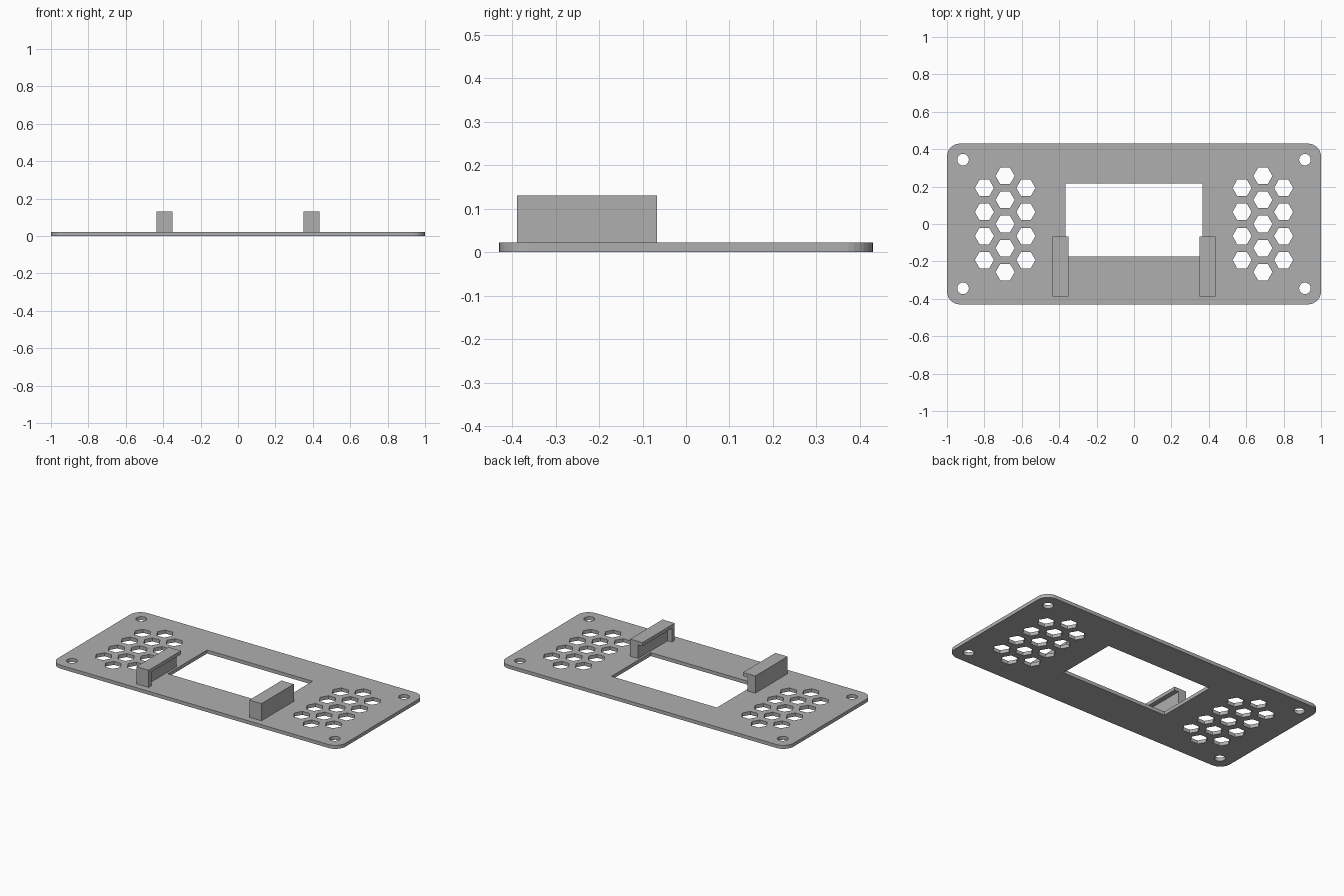
import bpy, bmesh
from math import cos, sin, pi

cube = bpy.data.objects.get("Cube")
if cube:
    bpy.data.objects.remove(cube)

grey = bpy.data.materials.new("matte grey")
grey.use_nodes = True
grey.diffuse_color = (0.43, 0.43, 0.43, 1)
grey.node_tree.nodes["Principled BSDF"].inputs["Base Color"].default_value = (0.43, 0.43, 0.43, 1)

THICK = 0.022


def add_mesh(name, bm):
    bmesh.ops.recalc_face_normals(bm, faces=bm.faces)
    mesh = bpy.data.meshes.new(name)
    bm.to_mesh(mesh)
    bm.free()
    mesh.materials.clear()
    mesh.materials.append(grey)
    obj = bpy.data.objects.new(name, mesh)
    bpy.context.collection.objects.link(obj)
    return obj


def ring(cx, cy, r, sides):
    return [(cx + r * cos(2 * pi * i / sides), cy + r * sin(2 * pi * i / sides)) for i in range(sides)]


def rounded_rect(hx, hy, r, steps=8):
    pts = []
    for q, (sx, sy) in enumerate([(1, 1), (-1, 1), (-1, -1), (1, -1)]):
        for i in range(steps + 1):
            a = pi / 2 * (q + i / steps)
            pts.append((sx * (hx - r) + r * cos(a), sy * (hy - r) + r * sin(a)))
    return pts


# Faceplate outline, display window, screw holes and honeycomb vents
loops = [rounded_rect(1.0, 0.43, 0.07)]
loops.append([(-0.367, -0.174), (0.367, -0.174), (0.367, 0.217), (-0.367, 0.217)])
PITCH = 0.1285
for side in (-1, 1):
    for y in (-0.344, 0.344):
        loops.append(ring(side * 0.914, y, 0.031, 24))
    for offset, count in ((-0.111, 4), (0, 5), (0.111, 4)):
        for i in range(count):
            loops.append(ring(side * 0.689 + offset, (i - (count - 1) / 2) * PITCH, 0.051, 6))

# Filled flat curve extruded to the plate thickness
curve = bpy.data.curves.new("plate_outline", "CURVE")
curve.dimensions = "2D"
curve.fill_mode = "BOTH"
curve.extrude = THICK / 2
for pts in loops:
    spline = curve.splines.new("POLY")
    spline.points.add(len(pts) - 1)
    for point, (x, y) in zip(spline.points, pts):
        point.co = (x, y, 0, 1)
    spline.use_cyclic_u = True
outline = bpy.data.objects.new("plate_outline", curve)
bpy.context.collection.objects.link(outline)
bpy.context.view_layer.update()
filled = bpy.data.meshes.new_from_object(outline.evaluated_get(bpy.context.evaluated_depsgraph_get()))
bm = bmesh.new()
bm.from_mesh(filled)
bpy.data.objects.remove(outline)
bmesh.ops.remove_doubles(bm, verts=bm.verts, dist=1e-5)
bmesh.ops.translate(bm, verts=bm.verts, vec=(0, 0, THICK / 2))
for face in bm.faces:
    face.smooth = False
    face.material_index = 0
add_mesh("faceplate", bm)


def prism(bm, profile, y0, y1):
    """Extrude an x-z profile along y."""
    face = bm.faces.new([bm.verts.new((x, y0, z)) for x, z in profile])
    out = bmesh.ops.extrude_face_region(bm, geom=[face])
    verts = [v for v in out["geom"] if isinstance(v, bmesh.types.BMVert)]
    bmesh.ops.translate(bm, verts=verts, vec=(0, y1 - y0, 0))


# Mounting brackets: outer wall with an inward lip, closed by a front stop
INNER, WALL, OUTER, TOP, LIP = 0.35, 0.38, 0.435, 0.13, 0.108
FRONT, STOP, BACK = -0.388, -0.36, -0.067
for name, side in (("right_bracket", -1), ("left_bracket", 1)):
    bm = bmesh.new()
    hook = [(WALL, THICK), (OUTER, THICK), (OUTER, TOP), (INNER, TOP), (INNER, LIP), (WALL, LIP)]
    block = [(INNER, THICK), (OUTER, THICK), (OUTER, TOP), (INNER, TOP)]
    prism(bm, [(side * x, z) for x, z in hook], STOP, BACK)
    prism(bm, [(side * x, z) for x, z in block], FRONT, STOP)
    add_mesh(name, bm)
